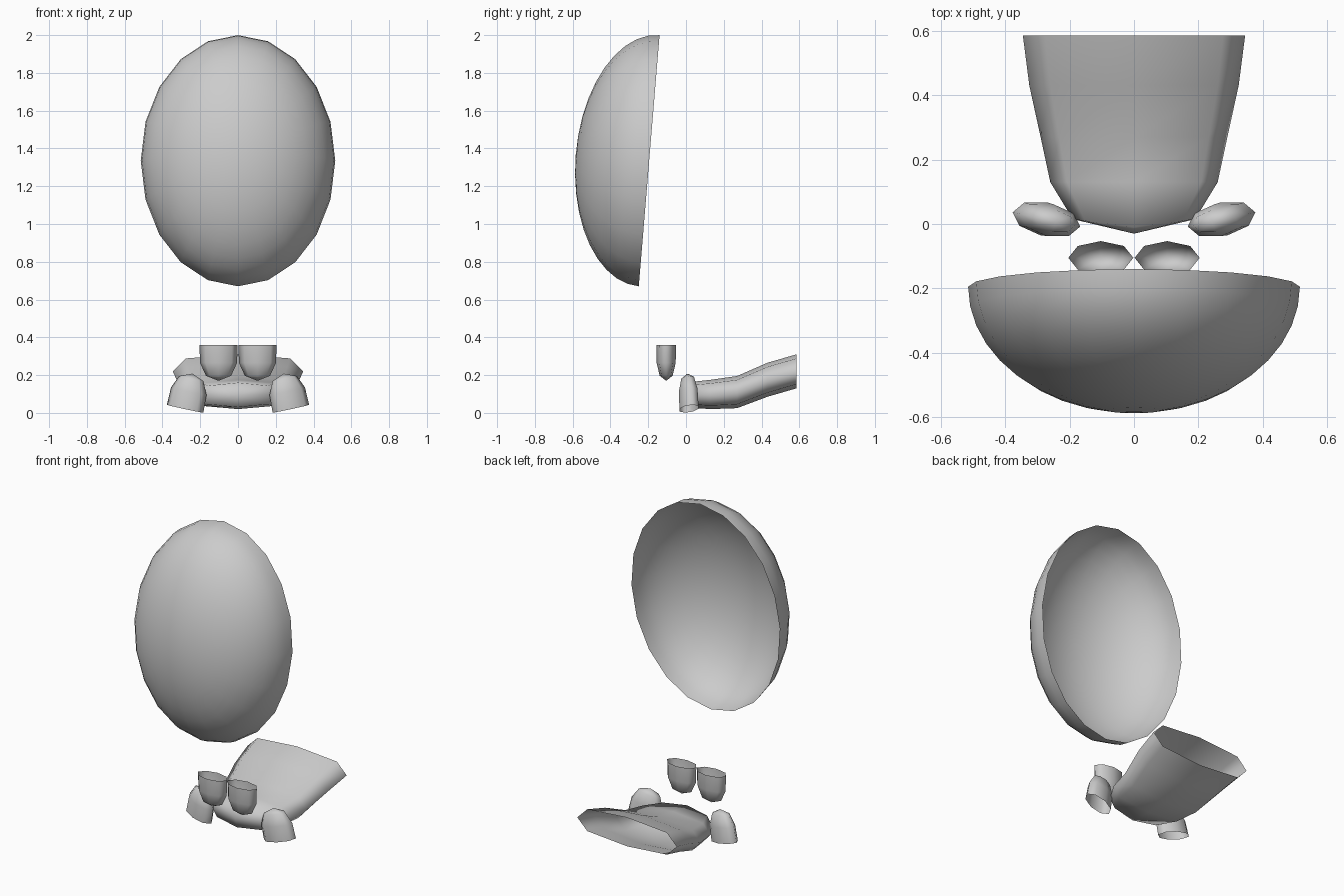
import bpy, bmesh, math
from mathutils import Matrix, Vector

if "Cube" in bpy.data.objects:
    bpy.data.objects.remove(bpy.data.objects["Cube"])


def loft(name, rings, tip, matrix=Matrix.Identity(4)):
    """Open shell: skin a list of closed rings, the last one closed to a tip."""
    bm = bmesh.new()
    loops = [[bm.verts.new(p) for p in ring] for ring in rings]
    apex = bm.verts.new(tip)
    n = len(loops[0])
    for a, b in zip(loops, loops[1:]):
        for i in range(n):
            j = (i + 1) % n
            bm.faces.new((a[i], a[j], b[j], b[i]))
    for i in range(n):
        bm.faces.new((loops[-1][i], loops[-1][(i + 1) % n], apex))
    bmesh.ops.transform(bm, matrix=matrix, verts=bm.verts)
    bmesh.ops.recalc_face_normals(bm, faces=bm.faces)
    # open shells: make the faces look away from the centre
    c = sum((v.co for v in bm.verts), Vector()) / len(bm.verts)
    if sum((f.calc_center_median() - c).dot(f.normal) for f in bm.faces) < 0:
        bmesh.ops.reverse_faces(bm, faces=bm.faces)
    me = bpy.data.meshes.new(name)
    bm.to_mesh(me)
    bm.free()
    for p in me.polygons:
        p.use_smooth = True
    ob = bpy.data.objects.new(name, me)
    bpy.context.collection.objects.link(ob)
    return ob


def oval(rx, ry, z, n):
    return [(rx * math.cos(2 * math.pi * i / n), ry * math.sin(2 * math.pi * i / n), z)
            for i in range(n)]


# Large tilted half-ellipsoid shell, open at the back
STEPS = 10
rings = []
for k in range(STEPS):
    a = k * math.pi / 2 / STEPS
    rings.append(oval(0.515 * math.cos(a), 0.667 * math.cos(a), 0.39 * math.sin(a), 20))
tilt = math.radians(90 - math.degrees(math.atan2(0.11, 1.33)))
loft("face_shell", rings, (0, 0, 0.39),
     Matrix.Translation((0, -0.195, 1.335)) @ Matrix.Rotation(tilt, 4, 'X'))

# Teeth: open eight-sided caps, upper pair points down, lower pair leans inward
PROFILE = [(0, 1.0), (0.5, 0.97), (0.86, 0.66)]


def tooth(name, matrix):
    loft(name, [oval(0.101 * r, 0.052 * r, 0.19 * h, 8) for h, r in PROFILE],
         (0, 0, 0.19), matrix)


for s, side in ((-1, "left"), (1, "right")):
    tooth("upper_tooth_" + side,
          Matrix.Translation((0.103 * s, -0.105, 0.36)) @ Matrix.Rotation(math.pi, 4, 'X'))
    tooth("lower_tooth_" + side,
          Matrix.Translation((0.28 * s, 0.016, 0.022))
          @ Matrix.Rotation(math.radians(12 * s), 4, 'Z')
          @ Matrix.Rotation(math.radians(-12 * s), 4, 'Y'))

# Tongue: flattened section lofted from the open back end to the tip
# (y, half width, bottom z, top z, how far the sides trail the centre)
SECTIONS = [(0.585, 0.345, 0.13, 0.31, 0), (0.43, 0.325, 0.085, 0.265, 0),
            (0.27, 0.29, 0.025, 0.195, 0), (0.13, 0.26, 0.02, 0.175, 0),
            (-0.01, 0.19, 0.03, 0.16, 0.025)]
rings = []
for y, w, lo, hi, lag in SECTIONS:
    m, e = (lo + hi) / 2, (hi - lo) * 0.12
    shape = [(w, m), (0.8 * w, hi - e), (0, hi), (-0.8 * w, hi - e),
             (-w, m), (-0.8 * w, lo + e), (0, lo), (0.8 * w, lo + e)]
    rings.append([(x, y + lag * abs(x) / w, z) for x, z in shape])
loft("tongue", rings, (0, -0.03, 0.095))
